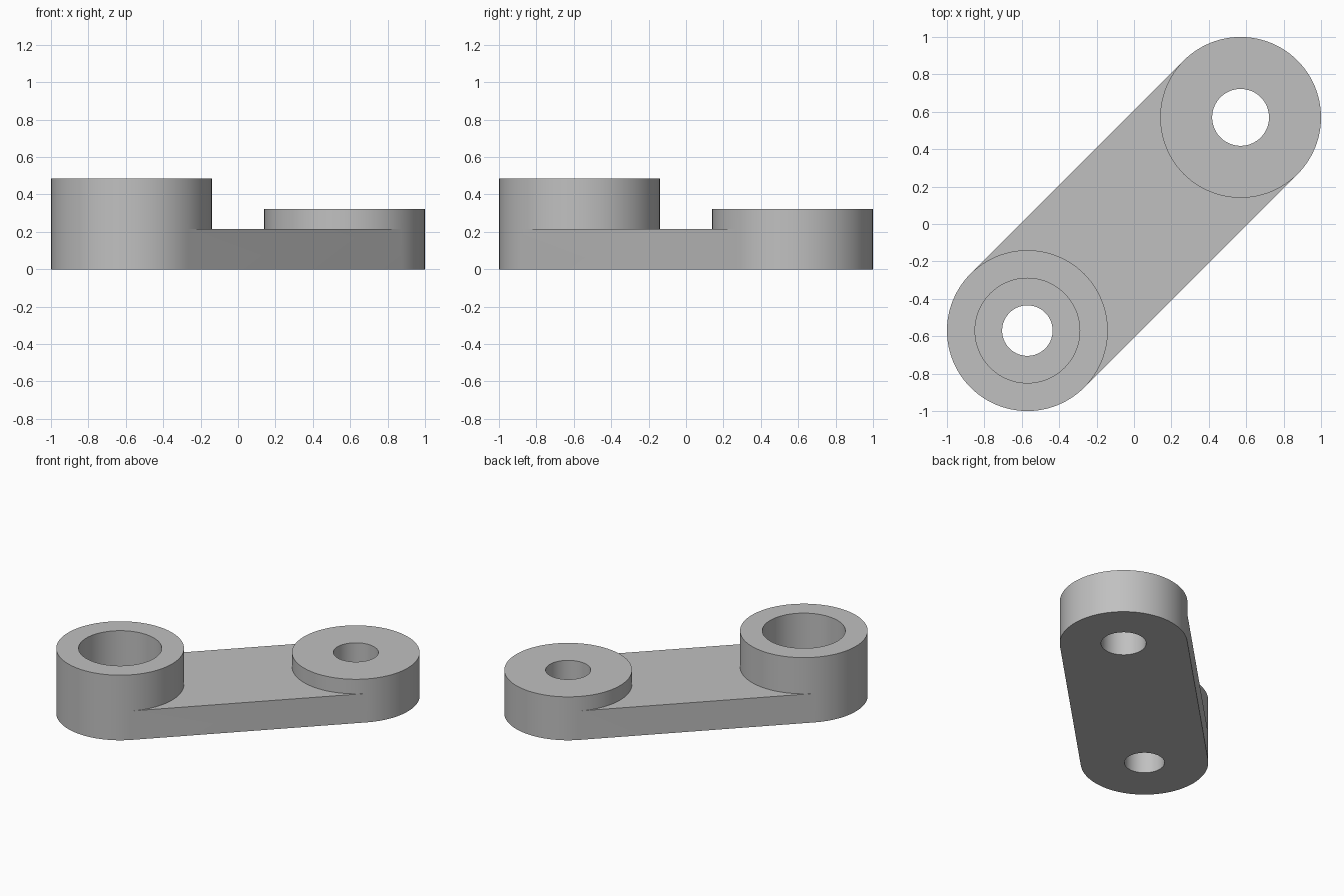
import bpy
import bmesh
import math
from mathutils import Vector

cube = bpy.data.objects.get("Cube")
if cube:
    bpy.data.objects.remove(cube, do_unlink=True)

SEGMENTS = 96
RADIUS = 0.43
PLATE = 0.215      # thickness of the connecting web
CENTRE = 0.57      # boss centres lie on the diagonal
AXIS = math.radians(45)

grey = bpy.data.materials.new("plain_grey")
colour = (0.53, 0.53, 0.53, 1)
grey.use_nodes = True
grey.diffuse_color = colour
grey.node_tree.nodes["Principled BSDF"].inputs["Base Color"].default_value = colour

bm = bmesh.new()


def point(centre, facing, step, radius, z):
    angle = facing + math.tau * step / SEGMENTS
    return Vector((centre + radius * math.cos(angle), centre + radius * math.sin(angle), z))


def boss(centre, facing, profile):
    """Revolve a closed profile, leaving the wall open where the web joins."""
    quarter = SEGMENTS // 4
    rings = [[bm.verts.new(point(centre, facing, s, r, z)) for r, z in profile]
             for s in range(-quarter, SEGMENTS - quarter)]
    for i, ring in enumerate(rings):
        following = rings[(i + 1) % SEGMENTS]
        for j in range(len(profile)):
            k = (j + 1) % len(profile)
            joins_web = i < 2 * quarter and profile[j] == (RADIUS, 0) and profile[k] == (RADIUS, PLATE)
            if not joins_web:
                bm.faces.new((ring[j], following[j], following[k], ring[k]))


# Tall boss with a counterbore
boss(-CENTRE, AXIS, [(0.135, 0), (RADIUS, 0), (RADIUS, PLATE), (RADIUS, 0.484),
                     (0.28, 0.484), (0.28, PLATE), (0.135, PLATE)])

# Short boss with a straight hole
boss(CENTRE, AXIS + math.pi, [(0.152, 0), (RADIUS, 0), (RADIUS, PLATE),
                              (RADIUS, 0.323), (0.152, 0.323)])

# Web: strips between the facing halves of both bosses
half = SEGMENTS // 4
sections = []
for s in range(-half, half + 1):
    sections.append([bm.verts.new(p) for p in (
        point(-CENTRE, AXIS, s, RADIUS, 0),
        point(CENTRE, AXIS + math.pi, -s, RADIUS, 0),
        point(CENTRE, AXIS + math.pi, -s, RADIUS, PLATE),
        point(-CENTRE, AXIS, s, RADIUS, PLATE))])
for a, b in zip(sections, sections[1:]):
    bm.faces.new((a[0], a[1], b[1], b[0]))
    bm.faces.new((a[3], a[2], b[2], b[3]))
bm.faces.new(sections[0])
bm.faces.new(sections[-1])

# Weld everything into one solid
bmesh.ops.remove_doubles(bm, verts=bm.verts[:], dist=0.0005)
bmesh.ops.recalc_face_normals(bm, faces=bm.faces[:])
mesh = bpy.data.meshes.new("link_arm")
bm.to_mesh(mesh)
bm.free()
mesh.materials.append(grey)
arm = bpy.data.objects.new("link_arm", mesh)
bpy.context.collection.objects.link(arm)

# Smooth round walls with sharp rims
bpy.ops.object.select_all(action="DESELECT")
arm.select_set(True)
bpy.context.view_layer.objects.active = arm
bpy.ops.object.shade_smooth_by_angle(angle=math.radians(30))
